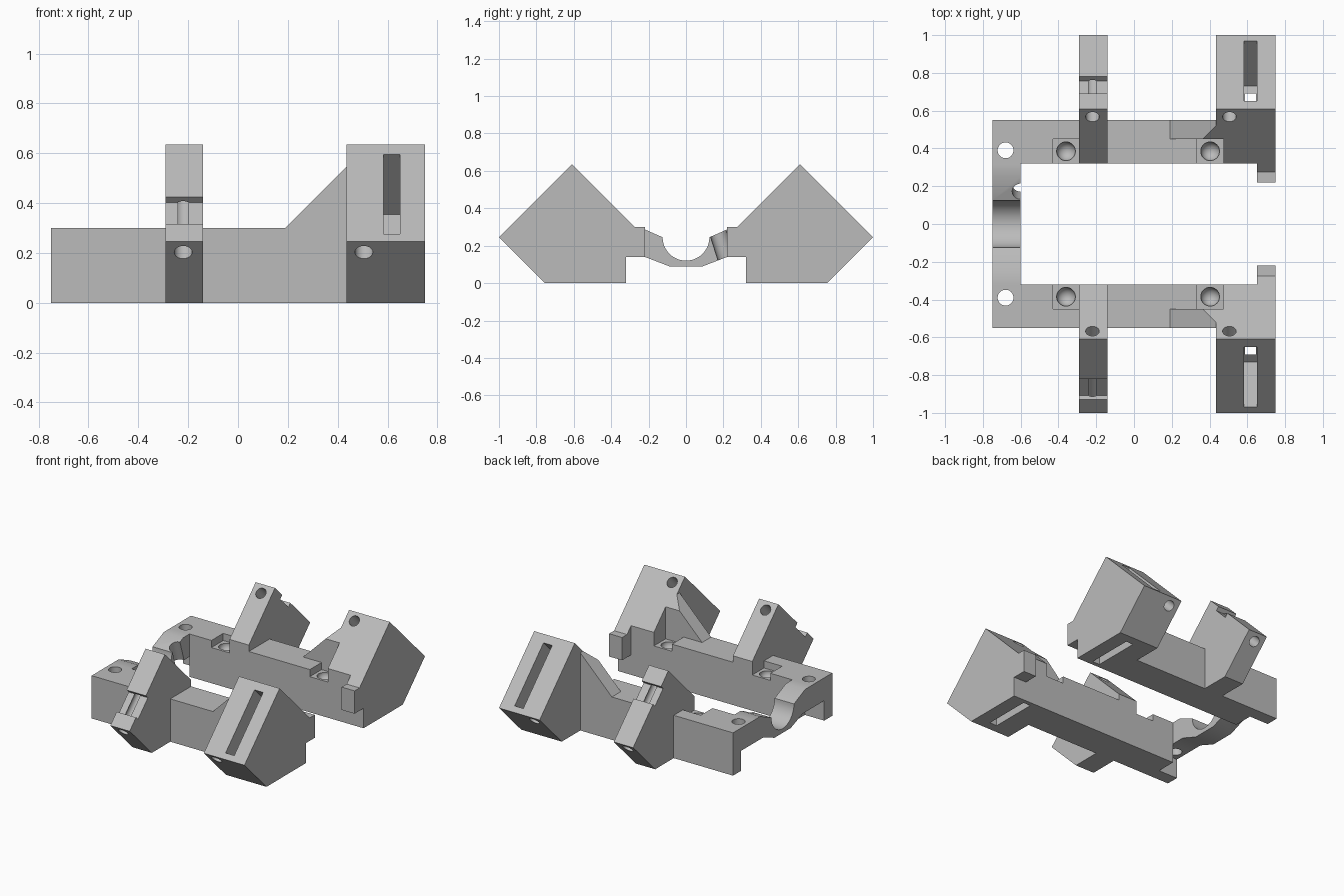
import bpy, bmesh, math
from mathutils import Vector, Matrix

cube = bpy.data.objects.get("Cube")
if cube:
    bpy.data.objects.remove(cube, do_unlink=True)

grey = bpy.data.materials.new("plain_grey")
grey.use_nodes = True
grey.diffuse_color = (0.5, 0.5, 0.5, 1)
grey.node_tree.nodes["Principled BSDF"].inputs["Base Color"].default_value = (0.5, 0.5, 0.5, 1)


def finish(name, bm):
    bmesh.ops.recalc_face_normals(bm, faces=bm.faces[:])
    mesh = bpy.data.meshes.new(name)
    bm.to_mesh(mesh)
    bm.free()
    mesh.materials.append(grey)
    ob = bpy.data.objects.new(name, mesh)
    bpy.context.collection.objects.link(ob)
    return ob


def prism(name, points, low, high, place):
    """Extrude a 2D outline; place(u, v, w) turns it into a 3D position."""
    bm = bmesh.new()
    a = [bm.verts.new(place(u, v, low)) for u, v in points]
    b = [bm.verts.new(place(u, v, high)) for u, v in points]
    bm.faces.new(a)
    bm.faces.new(b)
    for i in range(len(a)):
        j = (i + 1) % len(a)
        bm.faces.new((a[i], a[j], b[j], b[i]))
    return finish(name, bm)


def side_prism(name, points, x0, x1, s=1):
    return prism(name, points, x0, x1, lambda y, z, x: (x, s * y, z))


def box(name, x0, x1, y0, y1, z0, z1, s=1):
    return side_prism(name, [(y0, z0), (y1, z0), (y1, z1), (y0, z1)], x0, x1, s)


def rod(p, q, r):
    p, q = Vector(p), Vector(q)
    turn = (q - p).to_track_quat('Z', 'Y').to_matrix().to_4x4()
    bm = bmesh.new()
    bmesh.ops.create_cone(bm, cap_ends=True, segments=32, radius1=r, radius2=r,
                          depth=(q - p).length,
                          matrix=Matrix.Translation((p + q) / 2) @ turn)
    return finish("cutter", bm)


def ball(x, y, z, r):
    bm = bmesh.new()
    bmesh.ops.create_uvsphere(bm, u_segments=32, v_segments=16, radius=r,
                              matrix=Matrix.Translation((x, y, z)))
    return finish("cutter", bm)


def boolean(ob, tool, mode='DIFFERENCE'):
    mod = ob.modifiers.new("cut", 'BOOLEAN')
    mod.operation, mod.solver, mod.object = mode, 'EXACT', tool
    bpy.context.view_layer.update()
    bpy.context.view_layer.objects.active = ob
    bpy.ops.object.modifier_apply(modifier=mod.name)
    bpy.data.objects.remove(tool, do_unlink=True)


def bolt_seat(ob, x, s):
    # square recess open to the inside, with a rounded socket
    boolean(ob, box("cutter", x - 0.07, x + 0.07, 0.3, 0.45, 0.25, 0.9, s))
    boolean(ob, ball(x, s * 0.385, 0.245, 0.05))


def diagonal_hole(ob, x, s):
    boolean(ob, rod((x, s * 0.36, 0.80), (x, s * 1.16, 0), 0.036))


def face_cut(x0, x1, y0, y1, depth, s):
    """Cutter sunk square into the outer upper slope, between y0 and y1."""
    top = 1.245
    out = 0.05
    pts = [(y0 + out, top - y0 + out), (y1 + out, top - y1 + out),
           (y1 - depth, top - y1 - depth), (y0 - depth, top - y0 - depth)]
    return side_prism("cutter", pts, x0, x1, s)


wing = [(0.32, 0), (0.755, 0), (1, 0.245), (0.61, 0.635), (0.32, 0.345)]
parts = []

for s, side in ((1, "back"), (-1, "front")):
    # long rail with a hollow under its bridge end
    rail = box(side + "_rail", -0.75, 0.435, 0.32, 0.55, 0, 0.30, s)
    boolean(rail, box("cutter", -0.8, -0.6, 0.3, 0.46, -0.1, 0.14, s))
    boolean(rail, rod((-0.68, s * 0.39, 0.05), (-0.68, s * 0.39, 0.4), 0.042))
    bolt_seat(rail, -0.36, s)
    bolt_seat(rail, 0.403, s)

    # narrow wing with a shallow notch across its outer slope
    narrow = side_prism(side + "_narrow_wing", wing, -0.29, -0.14, s)
    diagonal_hole(narrow, -0.22, s)
    y0, y1 = (0.69, 0.78) if s > 0 else (0.82, 0.93)
    boolean(narrow, face_cut(-0.4, 0, y0, y1, 0.022, s))

    # wide wing with a deep slot and an opening underneath
    wide = side_prism(side + "_wide_wing", wing, 0.435, 0.75, s)
    bolt_seat(wide, 0.403, s)
    diagonal_hole(wide, 0.505, s)
    boolean(wide, face_cut(0.583, 0.65, 0.65, 0.97, 0.24, s))
    boolean(wide, box("cutter", 0.588, 0.645, 0.35, 0.69, -0.1, 0.13, s))

    # inner lug at the end of the wide wing
    lug = side_prism(side + "_lug", [(0.22, 0.14), (0.32, 0.14), (0.32, 0.345),
                                     (0.275, 0.30), (0.22, 0.30)], 0.65, 0.75, s)

    # sloping brace trimmed by the wing outline
    brace = prism(side + "_brace", [(0.19, 0.30), (0.435, 0.30), (0.435, 0.545)],
                  0.45, 0.55, lambda x, z, y: (x, s * y, z))
    boolean(brace, side_prism("cutter", wing, 0.1, 0.6, s), 'INTERSECT')
    parts += [rail, narrow, wide, lug, brace]

# bridge with a half-round cradle
half = [(0.125, 0.245), (0.25, 0.30), (0.32, 0.30), (0.32, 0.14), (0.22, 0.14), (0.09, 0.09)]
outline = half + [(-y, z) for y, z in reversed(half)]
outline += [(0.125 * math.cos(a), 0.245 + 0.125 * math.sin(a))
            for a in (math.pi * (1 + i / 24) for i in range(1, 24))]
bridge = side_prism("bridge", outline, -0.75, -0.60)
boolean(bridge, rod((-0.6, 0.13, 0.40), (-0.6, 0.25, 0.02), 0.045))
parts.append(bridge)

# smooth the round cuts, keep the edges sharp
bpy.ops.object.select_all(action='DESELECT')
for ob in parts:
    ob.select_set(True)
bpy.context.view_layer.objects.active = bridge
bpy.ops.object.shade_smooth_by_angle(angle=math.radians(30))
